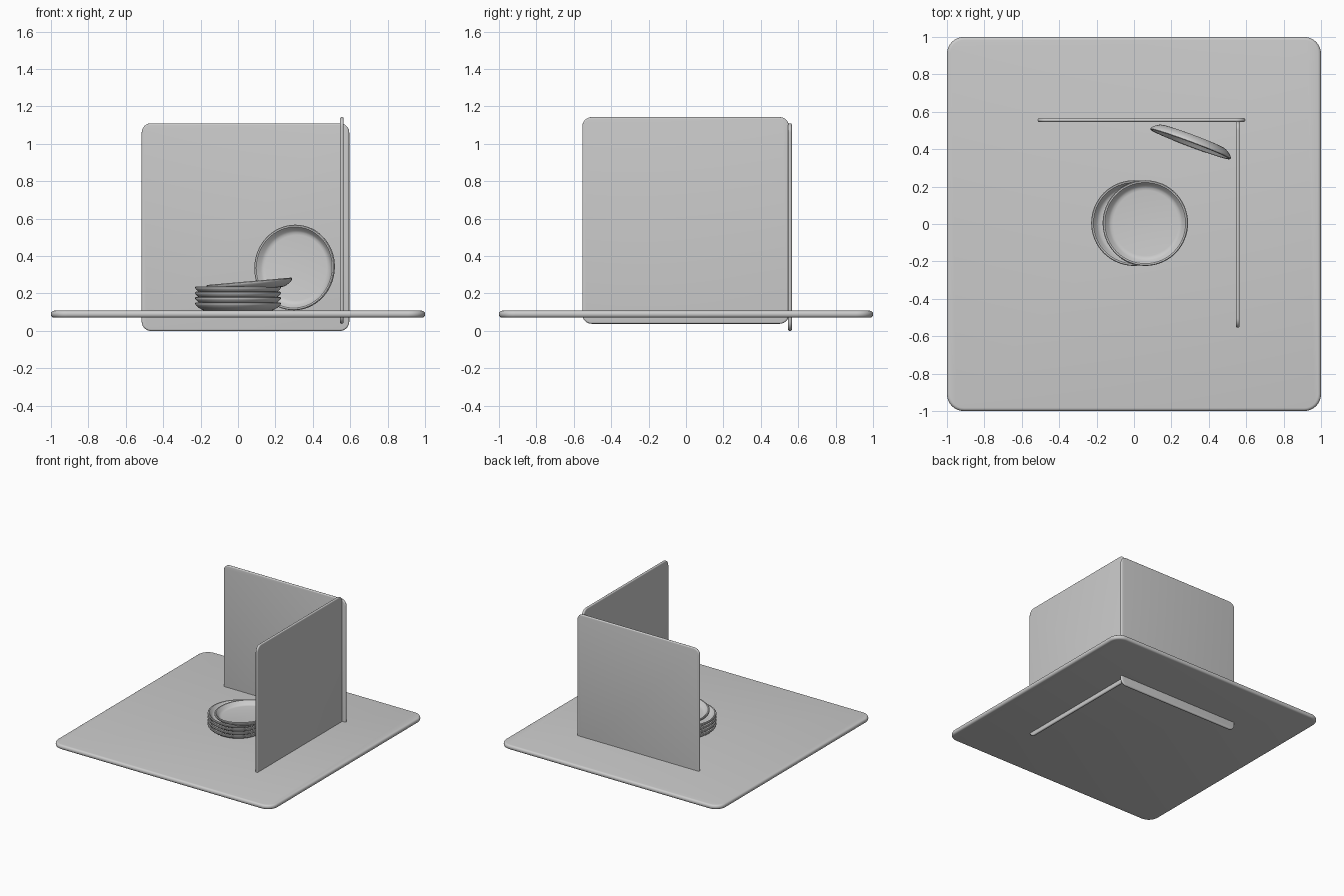
import bpy, bmesh, math

if "Cube" in bpy.data.objects:
    bpy.data.objects.remove(bpy.data.objects["Cube"])

mat = bpy.data.materials.new("plain_grey")
mat.diffuse_color = (0.6, 0.6, 0.6, 1)
mat.use_nodes = True
mat.node_tree.nodes["Principled BSDF"].inputs["Base Color"].default_value = mat.diffuse_color


def finish(bm, name, loc, rot=(0, 0, 0)):
    bmesh.ops.recalc_face_normals(bm, faces=bm.faces)
    me = bpy.data.meshes.new(name)
    bm.to_mesh(me)
    bm.free()
    me.materials.append(mat)
    ob = bpy.data.objects.new(name, me)
    bpy.context.collection.objects.link(ob)
    ob.location = loc
    ob.rotation_euler = [math.radians(a) for a in rot]
    bpy.ops.object.select_all(action='DESELECT')
    ob.select_set(True)
    bpy.context.view_layer.objects.active = ob
    bpy.ops.object.shade_smooth_by_angle(angle=math.radians(35))
    return ob


# Flat panel with rounded corners and softened rim
def panel(name, w, d, t, radius, soft, loc, rot=(0, 0, 0)):
    bm = bmesh.new()
    n = 8
    pts = []
    for i, (sx, sy) in enumerate([(1, 1), (-1, 1), (-1, -1), (1, -1)]):
        for k in range(n + 1):
            a = math.pi / 2 * (i + k / n)
            pts.append((sx * (w / 2 - radius) + radius * math.cos(a),
                        sy * (d / 2 - radius) + radius * math.sin(a), -t / 2))
    face = bm.faces.new([bm.verts.new(p) for p in pts])
    ext = bmesh.ops.extrude_face_region(bm, geom=[face])
    for v in ext["geom"]:
        if isinstance(v, bmesh.types.BMVert):
            v.co.z = t / 2
    bm.normal_update()
    rim = [e for e in bm.edges if abs(e.verts[0].co.z - e.verts[1].co.z) < 1e-6]
    bmesh.ops.bevel(bm, geom=rim, offset=soft, segments=4, profile=0.5,
                    affect='EDGES', clamp_overlap=True)
    return finish(bm, name, loc, rot)


# Lathed plate, foot on local z = 0
PROFILE = [(0, 0), (0.178, 0), (0.19, 0.003), (0.212, 0.017), (0.225, 0.029),
           (0.229, 0.036), (0.229, 0.041), (0.225, 0.045), (0.217, 0.044),
           (0.208, 0.034), (0.198, 0.021), (0.188, 0.014), (0.175, 0.012), (0, 0.012)]


def plate(name, loc, rot=(0, 0, 0)):
    bm = bmesh.new()
    vs = [bm.verts.new((r, 0, z)) for r, z in PROFILE]
    es = [bm.edges.new(p) for p in zip(vs, vs[1:])]
    bmesh.ops.spin(bm, geom=vs + es, cent=(0, 0, 0), axis=(0, 0, 1),
                   angle=2 * math.pi, steps=64, use_merge=True)
    bmesh.ops.remove_doubles(bm, verts=bm.verts, dist=1e-5)
    return finish(bm, name, loc, rot)


# Table top and two standing walls
panel("table_slab", 2, 2, 0.037, 0.09, 0.0165, (0, 0, 0.0895))
panel("back_wall", 1.11, 1.11, 0.02, 0.05, 0.009, (0.04, 0.556, 0.555), (90, 0, 0))
panel("right_wall", 1.105, 1.105, 0.02, 0.05, 0.009, (0.555, -0.002, 1.143 - 0.5525), (0, 90, 0))

# Stack of plates, one tipped on top, one leaning near the wall
for i in range(4):
    plate(f"stacked_plate_{i + 1}", (0, 0.005, 0.108 + i * 0.0285))
plate("tilted_plate", (0.064, 0.005, 0.2205), (0, -5, 0))
plate("leaning_plate", (0.316, 0.467, 0.337), (87, 0, -20.5))
